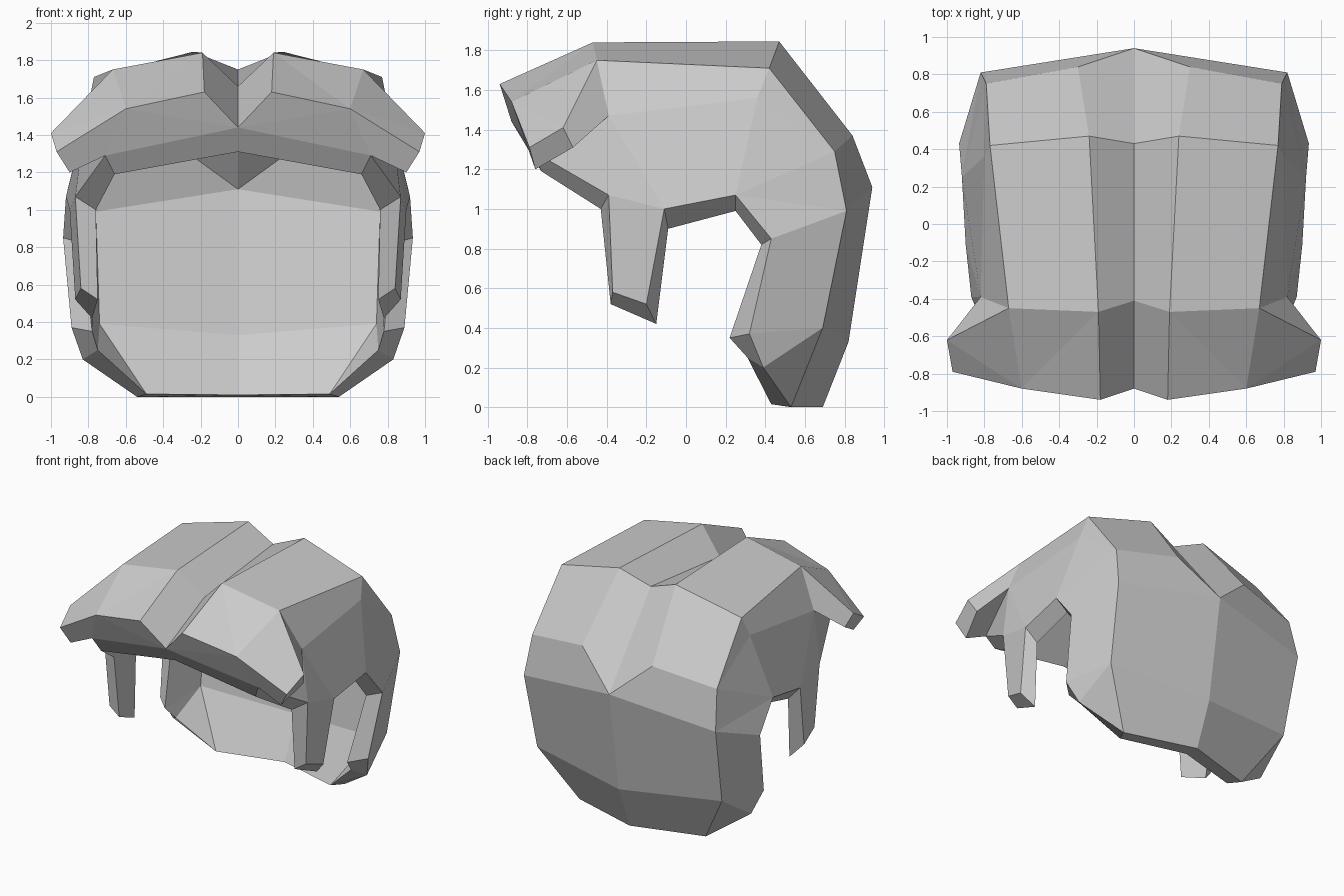
import bpy
import bmesh
from mathutils import Vector

cube = bpy.data.objects.get("Cube")
if cube:
    bpy.data.objects.remove(cube, do_unlink=True)

# One flat grey for the whole hairpiece
grey = bpy.data.materials.new("hair_grey")
grey.use_nodes = True
color = (0.6, 0.6, 0.6, 1)
grey.diffuse_color = color
grey.node_tree.nodes["Principled BSDF"].inputs["Base Color"].default_value = color

# Outer corners of the left half: crown, back, sides
outer = dict(
    part_front=(0, -.41, 1.66), part_back=(0, .43, 1.75),
    ridge_front=(.19, -.47, 1.84), ridge_back=(.24, .47, 1.845),
    temple_front=(.67, -.45, 1.75), temple_back=(.77, .42, 1.71),
    nape_ridge=(.3, .84, 1.37), corner_high=(.79, .75, 1.29),
    back_mid=(0, .94, 1.11), corner_mid=(.82, .81, .99),
    back_low=(0, .82, .33), corner_low=(.79, .69, .4),
    hem_mid=(0, .69, 0), hem_side=(.54, .53, 0),
    side_front=(.82, -.39, 1.47), side_back=(.8, .36, 1.56),
    burn_front=(.87, -.39, 1.07), burn_tip=(.84, -.37, .58),
    burn_heel=(.87, -.2, .52), ear_front=(.9, -.11, 1),
    ear_top=(.92, .25, 1.07), ear_back=(.935, .43, .85),
    lobe_tip=(.89, .32, .37), lobe_low=(.83, .39, .2),
    brow_mid=(0, -.88, 1.44), brow_side=(.71, -.77, 1.29),
)

# Corners of the swept fringe
fringe = dict(
    fringe_peak=(.18, -.94, 1.63), fringe_bend=(.6, -.88, 1.54),
    fringe_end=(.97, -.79, 1.31), fringe_low=(.9, -.76, 1.2),
    wing_top=(1, -.62, 1.41), wing_low=(.96, -.57, 1.31),
)

# Inner corners along the open rim, in order from brow to hem
rim_inner = dict(
    brow_mid=(0, -.77, 1.31), brow_side=(.66, -.73, 1.19),
    burn_front=(.76, -.43, 1), burn_tip=(.75, -.38, .52),
    burn_heel=(.78, -.15, .42), ear_front=(.81, -.09, .9),
    ear_top=(.82, .25, .99), ear_back=(.83, .38, .82),
    lobe_tip=(.78, .22, .35), lobe_low=(.75, .31, .25),
    hem_side=(.49, .43, .015), hem_mid=(0, .57, .01),
)

# Inner corners of the back wall; the rest are the outer ones drawn inward
wall_inner = dict(
    back_mid=(0, .82, 1.11), corner_mid=(.76, .7, .99),
    back_low=(0, .71, .33), corner_low=(.74, .6, .39),
    corner_high=(.71, .65, 1.25),
)

# Faces that appear on both the outside and the inside
crown = [
    "part_front ridge_front ridge_back part_back",
    "ridge_front temple_front temple_back ridge_back",
]
back = [
    "part_back ridge_back nape_ridge back_mid",
    "ridge_back temple_back corner_high nape_ridge",
    "nape_ridge corner_high corner_mid back_mid",
    "back_mid corner_mid corner_low back_low",
    "back_low corner_low hem_side hem_mid",
]
side = [
    "corner_low lobe_low hem_side",
    "corner_mid ear_back lobe_tip corner_low",
    "corner_low lobe_tip lobe_low",
    "temple_front side_front side_back temple_back",
    "temple_back side_back corner_high",
    "side_back ear_top corner_high",
    "corner_high ear_top corner_mid",
    "ear_top ear_back corner_mid",
    "side_front ear_front ear_top side_back",
    "side_front burn_front ear_front",
    "side_front brow_side burn_front",
    "burn_front burn_tip burn_heel ear_front",
]
shell = crown + back + side

# Fringe wedge, outside only
wedge = [
    "part_front brow_mid fringe_peak ridge_front",
    "ridge_front fringe_peak fringe_bend",
    "ridge_front fringe_bend temple_front",
    "temple_front fringe_bend wing_top",
    "fringe_bend fringe_end wing_top",
    "wing_top fringe_end fringe_low wing_low",
    "temple_front wing_top wing_low side_front",
    "side_front wing_low fringe_low",
    "side_front fringe_low brow_side",
    "fringe_peak brow_mid fringe_bend",
    "fringe_bend brow_mid brow_side",
    "fringe_bend brow_side fringe_low fringe_end",
]

# Ceiling behind the fringe, inside only
ceiling = [
    "part_front brow_mid brow_side ridge_front",
    "ridge_front brow_side temple_front",
    "temple_front brow_side side_front",
]

bm = bmesh.new()
centre = Vector((0, .05, .85))
inner = {n: centre.lerp(Vector(p), .86) for n, p in outer.items()}
out_v = {n: bm.verts.new(p) for n, p in (outer | fringe).items()}
in_v = {n: bm.verts.new(p) for n, p in (inner | wall_inner | rim_inner).items()}


def add_faces(rows, verts):
    for row in rows:
        bm.faces.new([verts[n] for n in row.split()])


add_faces(shell + wedge, out_v)
add_faces(shell + ceiling, in_v)

# Rim joining outside to inside
rim = list(rim_inner)
for a, b in zip(rim, rim[1:]):
    bm.faces.new((out_v[a], out_v[b], in_v[b], in_v[a]))

# Mirror the half across the parting and weld the seam
half = bm.verts[:] + bm.edges[:] + bm.faces[:]
bmesh.ops.mirror(bm, geom=half, axis='X', merge_dist=.0005)
bmesh.ops.remove_doubles(bm, verts=bm.verts[:], dist=.0005)
bmesh.ops.recalc_face_normals(bm, faces=bm.faces[:])

mesh = bpy.data.meshes.new("hair")
bm.to_mesh(mesh)
bm.free()
mesh.materials.append(grey)
hair = bpy.data.objects.new("hair", mesh)
bpy.context.collection.objects.link(hair)
